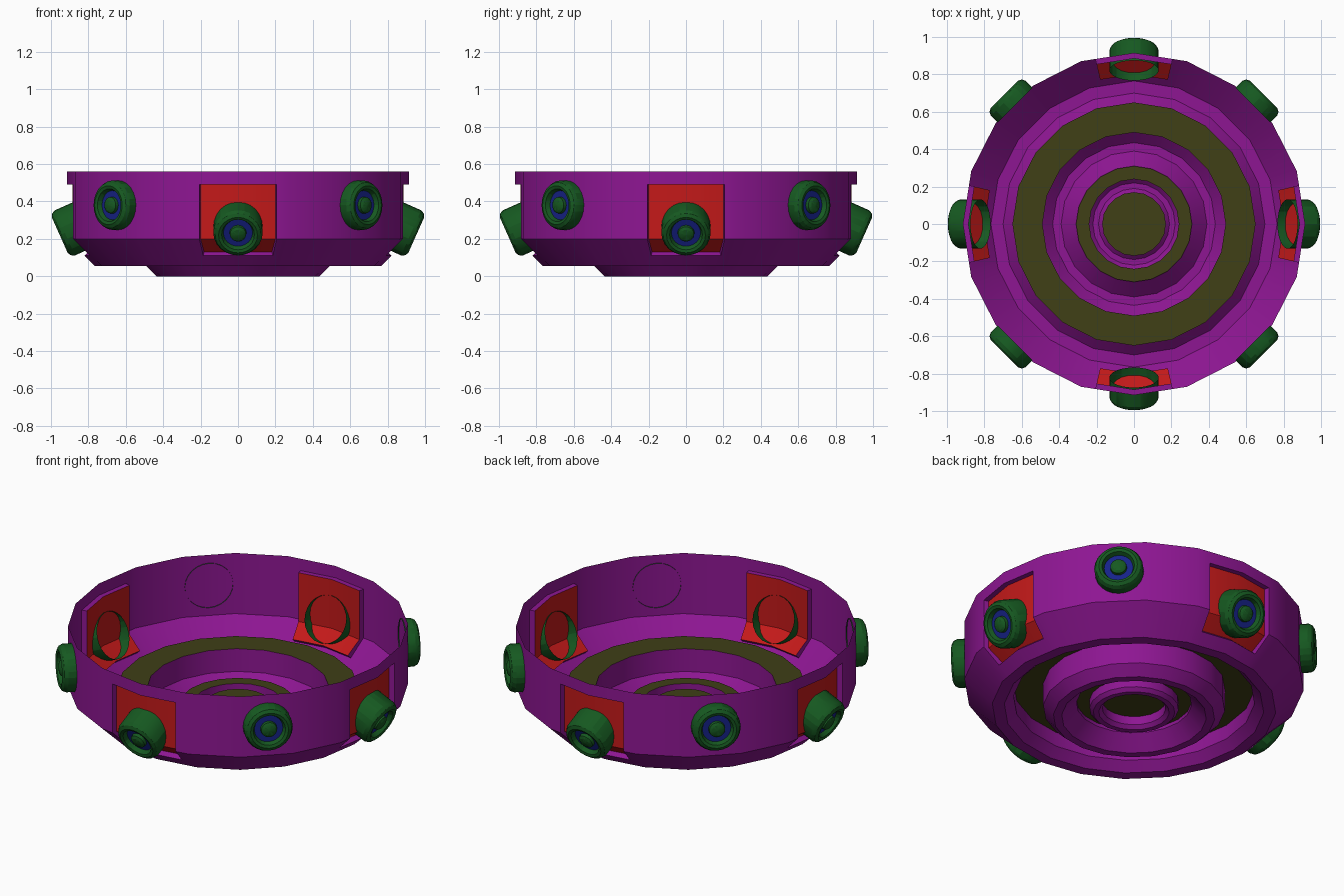
import bpy, bmesh
from math import radians, cos, sin, pi
from mathutils import Vector, Matrix

if "Cube" in bpy.data.objects:
    bpy.data.objects.remove(bpy.data.objects["Cube"])

SIDES = 20
STEP = 360 / SIDES


def material(name, rgb):
    m = bpy.data.materials.new(name)
    m.diffuse_color = (*rgb, 1)
    m.use_nodes = True
    m.node_tree.nodes["Principled BSDF"].inputs["Base Color"].default_value = m.diffuse_color
    return m


PURPLE = material("purple", (0.27, 0.008, 0.29))
OLIVE = material("olive", (0.05, 0.05, 0.008))
RED = material("red", (0.55, 0.01, 0.01))
GREEN = material("green", (0.008, 0.10, 0.015))
BLUE = material("blue", (0.008, 0.016, 0.25))


def finish(name, bm, mats):
    bmesh.ops.remove_doubles(bm, verts=bm.verts, dist=0.0002)
    me = bpy.data.meshes.new(name)
    bm.to_mesh(me)
    bm.free()
    for m in mats:
        me.materials.append(m)
    ob = bpy.data.objects.new(name, me)
    bpy.context.collection.objects.link(ob)
    bpy.ops.object.select_all(action='DESELECT')
    ob.select_set(True)
    bpy.context.view_layer.objects.active = ob
    bpy.ops.object.shade_smooth_by_angle(angle=radians(30))
    return ob


def ring_point(angle, r, z):
    """Point on the flat-sided ring whose corners lie at radius r."""
    k = r * cos(radians(STEP / 2)) / cos(radians(angle % STEP - STEP / 2))
    return Vector((k * cos(radians(angle)), k * sin(radians(angle)), z))


def quad(bm, pts, mat=0):
    f = bm.faces.new([bm.verts.new(p) for p in pts])
    f.material_index = mat


def strip(bm, a0, a1, lo, hi, mat=0):
    quad(bm, [ring_point(a0, *lo), ring_point(a1, *lo),
              ring_point(a1, *hi), ring_point(a0, *hi)], mat)


def lathe(bm, profile, n, mats):
    """Spin (r, z) points round z; r = 0 closes with a fan."""
    for i in range(n):
        a, b = 2 * pi * i / n, 2 * pi * (i + 1) / n
        for (p, q), m in zip(zip(profile, profile[1:]), mats):
            pts = [(q[0] * cos(a), q[0] * sin(a), q[1]), (q[0] * cos(b), q[0] * sin(b), q[1]),
                   (p[0] * cos(b), p[0] * sin(b), p[1]), (p[0] * cos(a), p[0] * sin(a), p[1])]
            if q[0] == 0:
                pts = pts[1:]
            quad(bm, pts, m)


# Outer wall and lower slope, with a pocket at each quarter
HALF = 13.2
wall = [(0.915, 0.56), (0.915, 0.49), (0.915, 0.20), (0.822, 0.11), (0.765, 0.055)]
pocket = [(0.915, 0.49), (0.885, 0.49), (0.885, 0.20), (0.80, 0.13), (0.822, 0.11)]
bm = bmesh.new()
pk = bmesh.new()
angles = sorted([i * STEP for i in range(SIDES + 1)] +
                [(q * 90 + s * HALF) % 360 for q in range(4) for s in (-1, 1)])
for a0, a1 in zip(angles, angles[1:]):
    mid = (a0 + a1) / 2
    inside = abs((mid + 45) % 90 - 45) < HALF
    for i, (hi, lo) in enumerate(zip(wall, wall[1:])):
        if not (inside and i in (1, 2)):
            strip(bm, a0, a1, lo, hi)
    if inside:
        for i, (hi, lo) in enumerate(zip(pocket, pocket[1:])):
            strip(pk, a0, a1, lo, hi, int(i in (1, 2)))
# Pocket side walls
for q in range(4):
    for s in (-1, 1):
        a = q * 90 + s * HALF
        p = [ring_point(a, *pt) for pt in pocket]
        w = ring_point(a, *wall[2])
        quad(pk, [p[0], p[1], p[2], w][::s])
        quad(pk, [w, p[2], p[3], p[4]][::s])
finish("outer_wall", bm, [PURPLE])
finish("wall_pockets", pk, [PURPLE, RED])

# Stepped floor with olive panels
floor = [(0.765, 0.055), (0.70, 0.055), (0.65, 0.105), (0.65, 0.19), (0.49, 0.19),
         (0.49, 0.055), (0.435, 0.0), (0.39, 0.0), (0.31, 0.08), (0.31, 0.10),
         (0.24, 0.10), (0.24, 0.05), (0.22, 0.03), (0.19, 0.03), (0.17, 0.05),
         (0.17, 0.10), (0, 0.10)]
bm = bmesh.new()
lathe(bm, floor, SIDES, [int(i in (3, 9, 15)) for i in range(len(floor) - 1)])
finish("stepped_floor", bm, [PURPLE, OLIVE])


# Round thrusters: open tube, bevelled lip, blue recess and centre nub
def thruster(name, angle, tilt, face_r, face_z, depth):
    prof = [(0.132, -depth), (0.132, -0.03), (0.122, -0.01), (0.104, 0.0), (0.088, -0.005),
            (0.078, -0.03), (0.045, -0.03), (0.043, -0.012), (0.03, -0.003), (0, 0.0)]
    b = bmesh.new()
    lathe(b, prof, 24, [int(i == 5) for i in range(len(prof) - 1)])
    bmesh.ops.reverse_faces(b, faces=b.faces)
    m = (Matrix.Rotation(radians(angle), 4, 'Z') @ Matrix.Translation((face_r, 0, face_z))
         @ Matrix.Rotation(radians(90 + tilt), 4, 'Y'))
    bmesh.ops.transform(b, matrix=m, verts=b.verts)
    bmesh.ops.recalc_face_normals(b, faces=b.faces)
    finish(name, b, [GREEN, BLUE])


for q in range(4):
    thruster(f"tilted_thruster_{q}", q * 90, 24, 0.953, 0.22, 0.145)
    thruster(f"level_thruster_{q}", q * 90 + 45, 0, 0.98, 0.38, 0.082)
